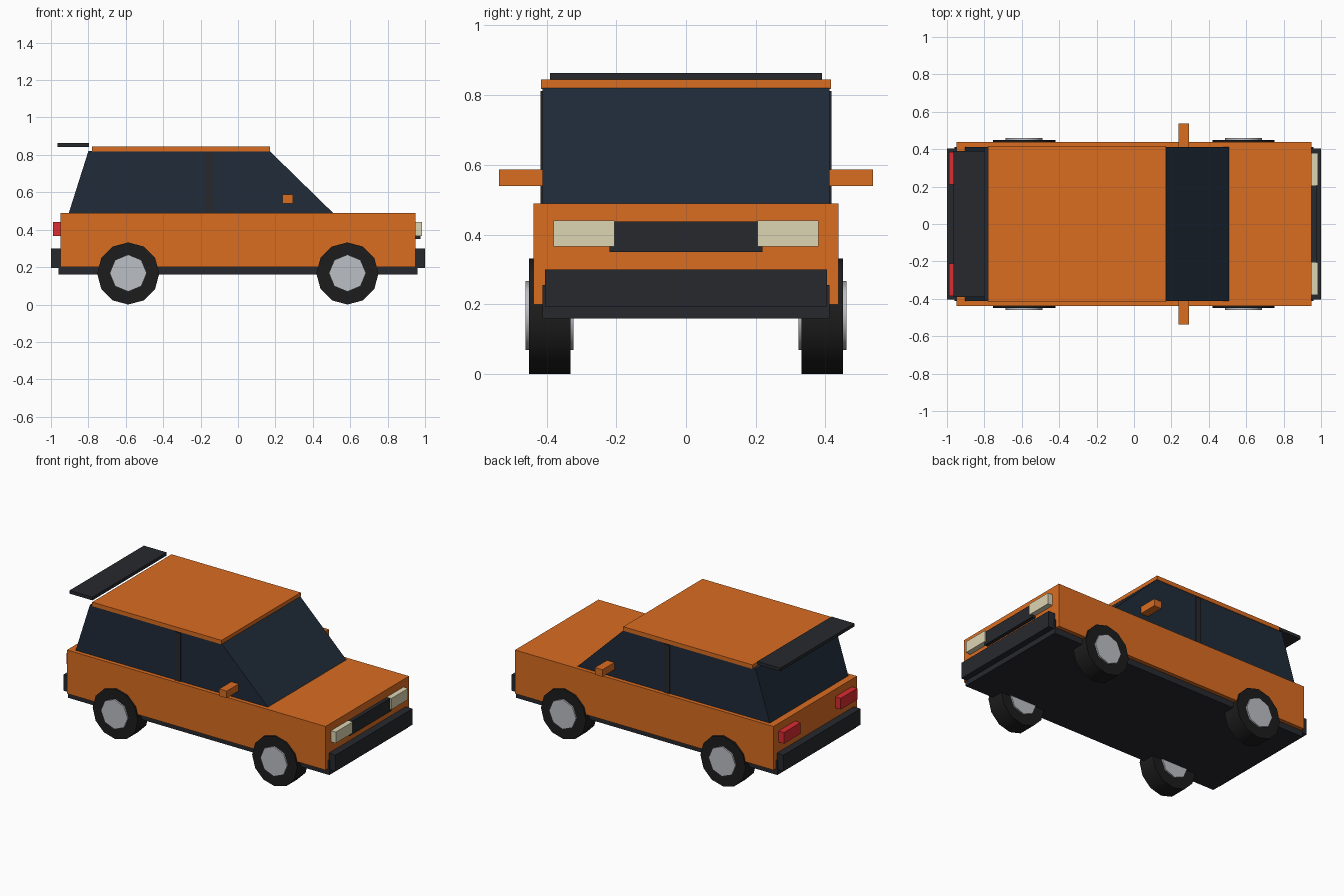
import bpy, bmesh, math

if "Cube" in bpy.data.objects:
    bpy.data.objects.remove(bpy.data.objects["Cube"])


def material(name, rgb):
    m = bpy.data.materials.new(name)
    m.diffuse_color = (*rgb, 1)
    m.use_nodes = True
    m.node_tree.nodes["Principled BSDF"].inputs["Base Color"].default_value = m.diffuse_color
    return m


PAINT = material("orange_paint", (0.70, 0.15, 0.015))
GLASS = material("dark_glass", (0.014, 0.024, 0.040))
TRIM = material("dark_trim", (0.020, 0.022, 0.027))
TYRE = material("tyre_rubber", (0.012, 0.012, 0.012))
METAL = material("hub_metal", (0.50, 0.52, 0.55))
LAMP = material("lamp_cream", (0.72, 0.66, 0.45))
RED = material("lamp_red", (0.70, 0.025, 0.03))


def prism(name, profile, y0, y1, mat):
    """Extrude an (x, z) profile from y0 to y1."""
    bm = bmesh.new()
    face = bm.faces.new([bm.verts.new((x, y0, z)) for x, z in profile])
    ext = bmesh.ops.extrude_face_region(bm, geom=[face])
    verts = [v for v in ext["geom"] if isinstance(v, bmesh.types.BMVert)]
    bmesh.ops.translate(bm, verts=verts, vec=(0, y1 - y0, 0))
    bmesh.ops.recalc_face_normals(bm, faces=bm.faces)
    mesh = bpy.data.meshes.new(name)
    bm.to_mesh(mesh)
    bm.free()
    obj = bpy.data.objects.new(name, mesh)
    bpy.context.collection.objects.link(obj)
    mesh.materials.append(mat)
    return obj


def box(name, x, y, z, mat):
    """Box from (min, max) ranges."""
    prof = [(x[0], z[0]), (x[1], z[0]), (x[1], z[1]), (x[0], z[1])]
    return prism(name, prof, y[0], y[1], mat)


def disc(name, x, z, r, y, sides, mat):
    """Cylinder lying along y, with a corner pointing up."""
    bpy.ops.mesh.primitive_cylinder_add(
        vertices=sides, radius=r, depth=y[1] - y[0],
        location=(x, (y[0] + y[1]) / 2, z), rotation=(math.pi / 2, 0, 0))
    obj = bpy.context.object
    obj.name = name
    obj.data.materials.append(mat)
    bpy.ops.object.shade_smooth_by_angle(angle=math.radians(50))


# Body shell, underside and cabin
box("lower_body", (-0.95, 0.95), (-0.438, 0.438), (0.20, 0.49), PAINT)
box("underside", (-0.96, 0.96), (-0.412, 0.412), (0.16, 0.255), TRIM)
prism("cabin_glass", [(-0.905, 0.488), (0.51, 0.488), (0.17, 0.82), (-0.80, 0.82)],
      -0.412, 0.412, GLASS)
box("roof", (-0.78, 0.17), (-0.416, 0.416), (0.818, 0.845), PAINT)
box("rear_spoiler", (-0.965, -0.797), (-0.39, 0.39), (0.842, 0.863), TRIM)

# Bumpers and grille
box("front_bumper", (0.94, 1.0), (-0.404, 0.404), (0.194, 0.30), TRIM)
box("rear_bumper", (-1.0, -0.94), (-0.404, 0.404), (0.194, 0.30), TRIM)
box("grille", (0.94, 0.975), (-0.22, 0.22), (0.35, 0.438), TRIM)

# Parts mirrored on both sides
for side, s in (("right", -1), ("left", 1)):
    def span(a, b):
        return tuple(sorted((s * a, s * b)))

    box(f"headlight_{side}", (0.94, 0.985), span(0.205, 0.38), (0.366, 0.44), LAMP)
    box(f"tail_light_{side}", (-0.99, -0.94), span(0.21, 0.385), (0.366, 0.44), RED)
    box(f"door_pillar_{side}", (-0.17, -0.13), span(0.40, 0.418), (0.488, 0.812), TRIM)
    box(f"side_mirror_{side}", (0.238, 0.293), span(0.41, 0.537), (0.54, 0.587), PAINT)

    # Wheels with hubs showing on both faces
    for end, x in (("front", 0.585), ("rear", -0.587)):
        disc(f"{end}_tyre_{side}", x, 0.166, 0.166, span(0.332, 0.45), 12, TYRE)
        disc(f"{end}_hub_{side}", x, 0.168, 0.099, span(0.323, 0.46), 8, METAL)
